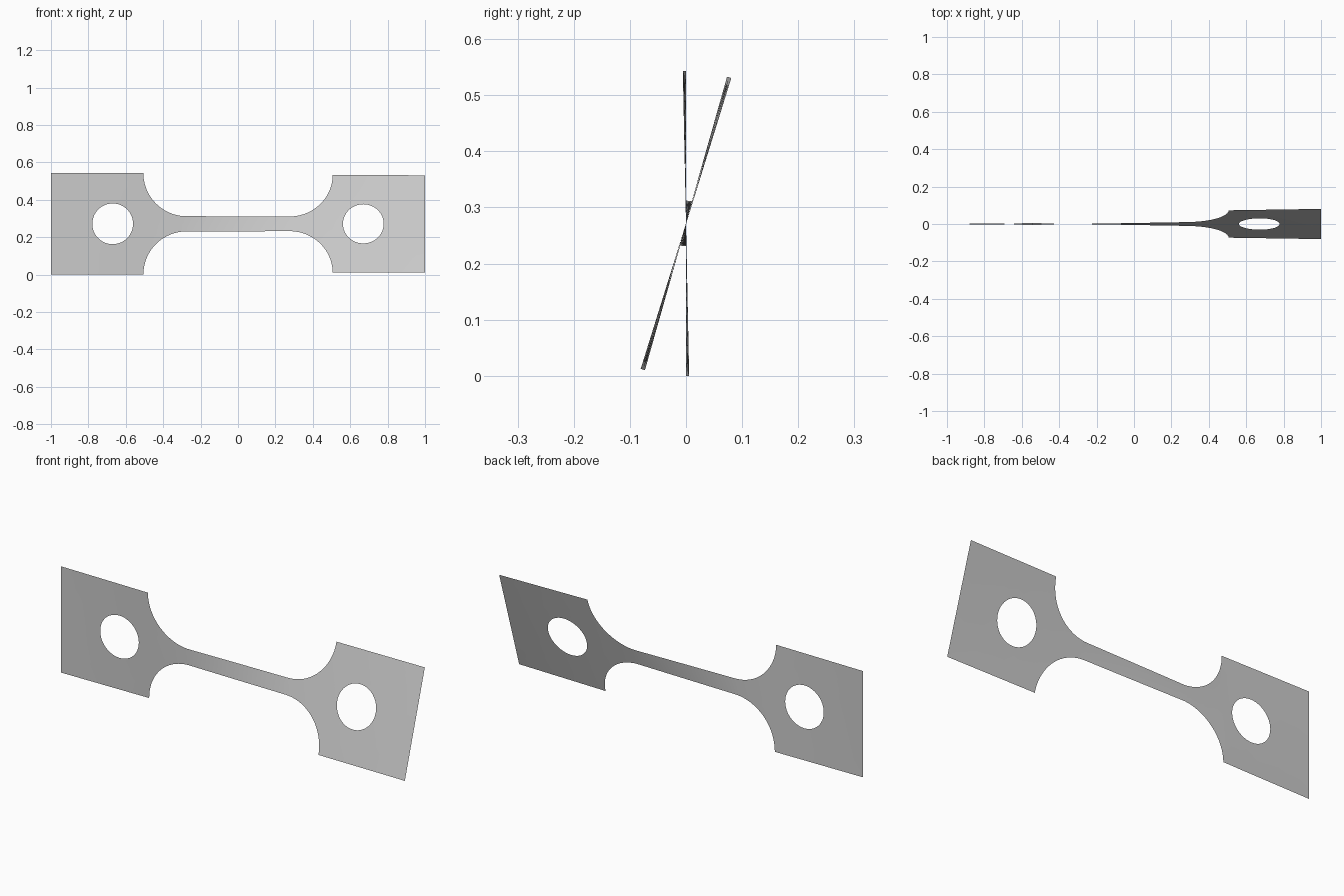
import bpy
import bmesh
from math import sin, cos, pi, radians

cube = bpy.data.objects.get("Cube")
if cube:
    bpy.data.objects.remove(cube, do_unlink=True)

HALF = 0.2715      # half height of the end tabs
NECK = 0.0405      # half height of the neck
FILLET = HALF - NECK
FILLET_X = 0.275   # where the fillet meets the neck
HOLE_X, HOLE_R = 0.67, 0.109

# Twist in degrees along the length
TWIST = [(-1, 0), (-0.7, -0.7), (-0.5, -1.2), (-0.3, 0), (0.3, 14.8), (0.5, 15.6), (1, 17.3)]


def twist_at(x):
    for (x0, a0), (x1, a1) in zip(TWIST, TWIST[1:]):
        if x <= x1:
            return radians(a0 + (a1 - a0) * (x - x0) / (x1 - x0))
    return radians(TWIST[-1][1])


def add_loop(bm, points):
    verts = [bm.verts.new((x, 0, z)) for x, z in points]
    return [bm.edges.new((v, verts[i - 1])) for i, v in enumerate(verts)]


# Outline: one quarter mirrored both ways
steps = 24
quarter = [(1, HALF)] + [
    (FILLET_X + FILLET * cos(t), HALF - FILLET * sin(t))
    for t in (pi / 2 * i / steps for i in range(steps + 1))]
top = quarter + [(-x, z) for x, z in reversed(quarter)]
outline = top + [(x, -z) for x, z in reversed(top)]

bm = bmesh.new()
edges = add_loop(bm, outline)

# Round hole in each tab
for side in (-1, 1):
    edges += add_loop(bm, [
        (side * HOLE_X + HOLE_R * cos(2 * pi * i / 48), HOLE_R * sin(2 * pi * i / 48))
        for i in range(48)])
bmesh.ops.triangle_fill(bm, use_beauty=True, use_dissolve=False, edges=edges, normal=(0, -1, 0))

# Cross cuts so that the sheet can twist smoothly
for i in range(-19, 20):
    bmesh.ops.bisect_plane(bm, geom=bm.verts[:] + bm.edges[:] + bm.faces[:], dist=1e-5,
                           plane_co=(i / 20, 0, 0), plane_no=(1, 0, 0))
bmesh.ops.triangulate(bm, faces=bm.faces[:])

# Face the front, then twist about the long axis and stand on the ground
bm.normal_update()
flipped = [f for f in bm.faces if f.normal.y > 0]
bmesh.ops.reverse_faces(bm, faces=flipped)
for v in bm.verts:
    x, z = v.co.x, v.co.z
    a = twist_at(x)
    v.co = (x, z * sin(a), HALF + z * cos(a))
for f in bm.faces:
    f.smooth = True

mesh = bpy.data.meshes.new("twisted_test_strip")
bm.to_mesh(mesh)
bm.free()
strip = bpy.data.objects.new("twisted_test_strip", mesh)
bpy.context.collection.objects.link(strip)

# Plain grey metal
grey = bpy.data.materials.new("light_grey")
grey.use_nodes = True
colour = (0.6, 0.6, 0.6, 1)
grey.diffuse_color = colour
grey.node_tree.nodes["Principled BSDF"].inputs["Base Color"].default_value = colour
mesh.materials.append(grey)
